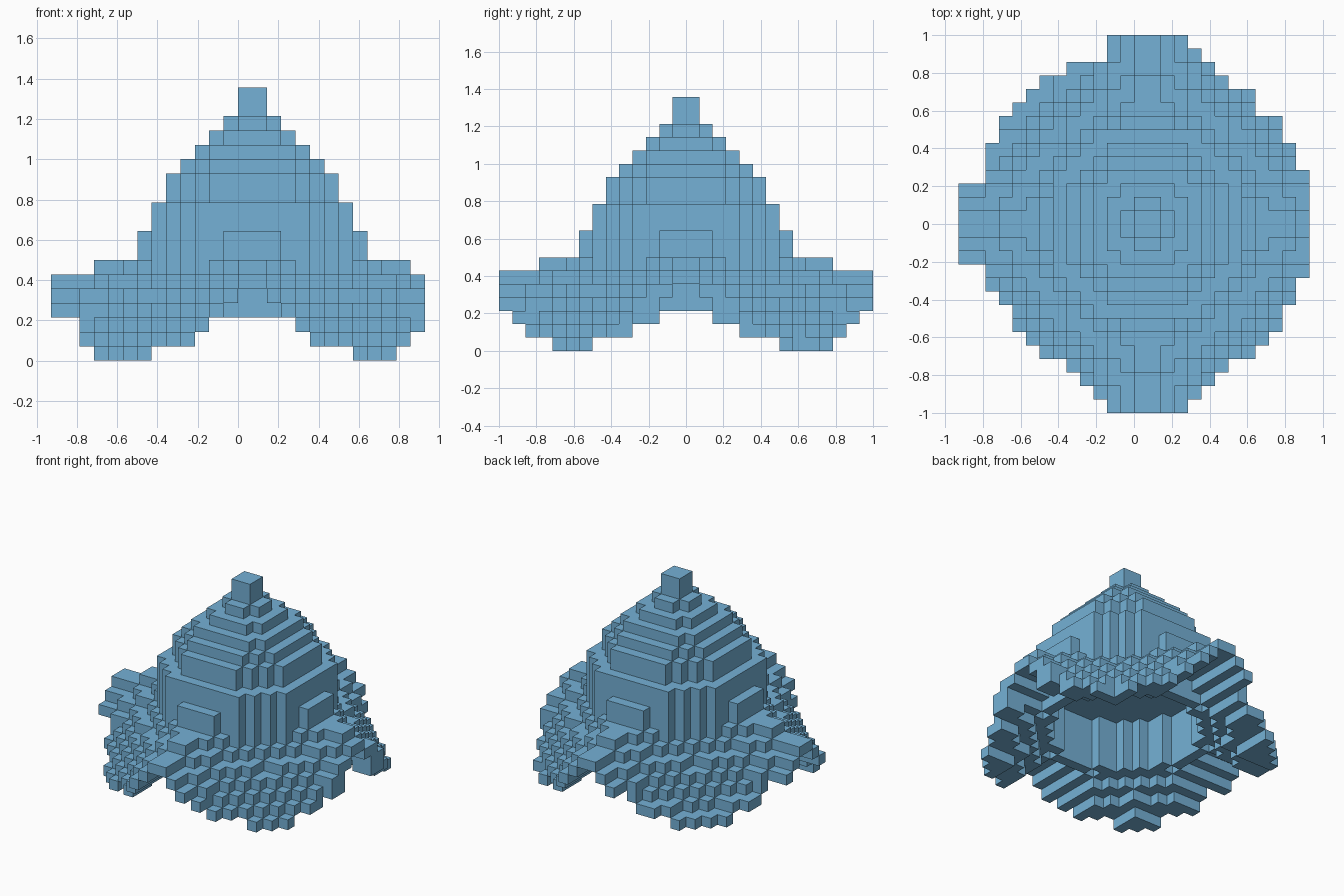
import bpy, bmesh, math

if "Cube" in bpy.data.objects:
    bpy.data.objects.remove(bpy.data.objects["Cube"], do_unlink=True)

U = 1 / 14          # size of one block
CX = 1              # crown axis, in blocks
HOLLOW = 6.95       # radius of the opening underneath
WALL = 7.72         # outer radius of the crown's foot

# Single flat colour
blue = bpy.data.materials.new("dusty_blue")
blue.use_nodes = True
colour = (0.178, 0.44, 0.67, 1)
blue.diffuse_color = colour
bsdf = blue.node_tree.nodes["Principled BSDF"]
bsdf.inputs["Base Color"].default_value = colour
bsdf.inputs["Roughness"].default_value = 0.8


def disc(radius, z0, z1, hole=0):
    """Blocks of a stepped disc around the crown axis."""
    n = math.ceil(radius) + 1
    return {(i + CX, j, k)
            for i in range(-n, n) for j in range(-n, n) for k in range(z0, z1)
            if hole < math.hypot(i + .5, j + .5) <= radius}


# Crown: a hollow foot, then stacked discs that shrink upwards
crown = disc(WALL, 3, 8, HOLLOW)
for radius, z0, z1 in [(WALL, 8, 9), (7.5, 9, 11), (6.3, 11, 13), (5.4, 13, 14),
                       (4.5, 14, 15), (3.4, 15, 16), (2.0, 16, 17)]:
    crown |= disc(radius, z0, z1)
tip = disc(1, 17, 19)

# Brim outline: left and right end of each row of blocks, back to front
OUTLINE = [(-2, 4), (-2, 5), (-5, 6), (-7, 7), (-8, 9), (-9, 9), (-10, 11),
           (-10, 11), (-11, 12), (-11, 12), (-11, 13)] + [(-13, 13)] * 6 + [
           (-11, 13), (-11, 12), (-10, 12), (-9, 11), (-9, 11), (-8, 10),
           (-7, 9), (-5, 7), (-4, 6), (-3, 5), (-2, 4)]

# Height of the arched underside, by distance from the nearest axis
ARCH = [5, 4, 3, 2, 1, 1, 1, 0, 0, 0]


def arch(x, y):
    if x > 3 and 2 < y < 3:      # the short left side is a little narrower
        return 2
    return ARCH[int(min(abs(x), y))]


# Brim: ridged along the axes, drooping along the diagonals
brim = set()
for row, (left, right) in enumerate(OUTLINE):
    j = 13 - row
    for i in range(left, right):
        x, y = i + .5 - CX, abs(j + .5)
        r = math.hypot(x, y)
        if r <= WALL:
            continue
        out = r - WALL
        diagonal = (2 * abs(x) * y / r ** 2) ** 1.2
        top = math.ceil(7 - 0.26 * out - diagonal * (1 + 1.1 * out))
        bottom = max(arch(x, y), top - 3)
        top = max(top, bottom + 1)
        brim |= {(i, j, k) for k in range(bottom, top)}

# Outward direction and the four corners of each side of a block
SIDES = []
for axis in range(3):
    a, b = (axis + 1) % 3, (axis + 2) % 3
    for s in (0, 1):
        corners = []
        for p, q in ((0, 0), (1, 0), (1, 1), (0, 1)):
            c = [0, 0, 0]
            c[axis], c[a], c[b] = s, p, q
            corners.append(tuple(c))
        d = [0, 0, 0]
        d[axis] = 2 * s - 1
        SIDES.append((tuple(d), corners if s else corners[::-1]))

parts = {"crown": crown, "tip": tip, "brim": brim}
solid = crown | tip | brim


def build(name, cells):
    """Skin the outside of a set of blocks and merge flat areas."""
    bm = bmesh.new()
    verts = {}
    for cell in sorted(cells):
        for d, corners in SIDES:
            if tuple(c + e for c, e in zip(cell, d)) in solid:
                continue
            face = []
            for corner in corners:
                p = tuple(c + e for c, e in zip(cell, corner))
                if p not in verts:
                    verts[p] = bm.verts.new([c * U for c in p])
                face.append(verts[p])
            bm.faces.new(face)
    bmesh.ops.dissolve_limit(bm, angle_limit=math.radians(1),
                             verts=bm.verts[:], edges=bm.edges[:])
    mesh = bpy.data.meshes.new(name)
    bm.to_mesh(mesh)
    bm.free()
    mesh.materials.append(blue)
    obj = bpy.data.objects.new(name, mesh)
    bpy.context.collection.objects.link(obj)


for name, cells in parts.items():
    build(name, cells)
